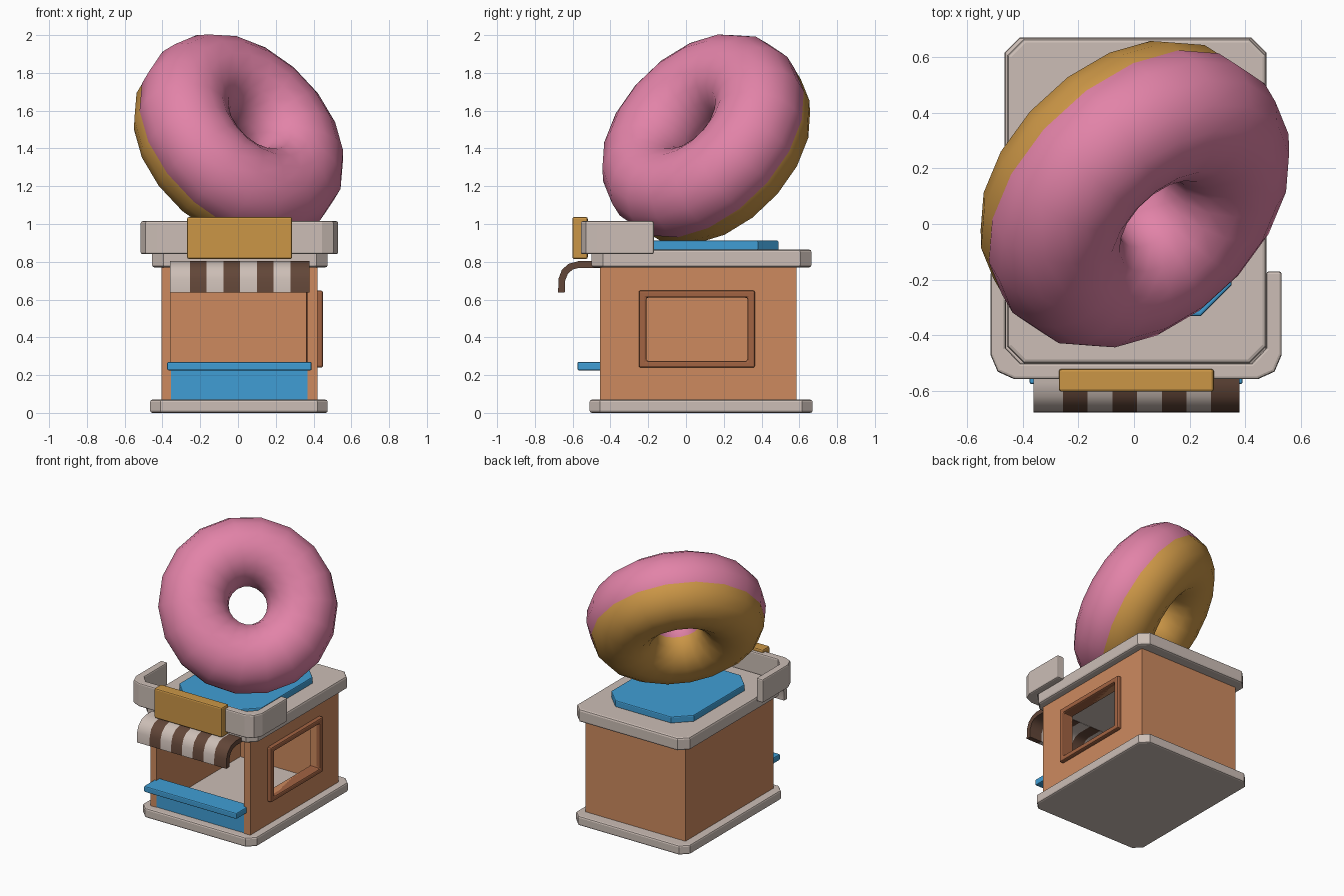
import bpy, bmesh, math
from mathutils import Vector, Matrix

if "Cube" in bpy.data.objects:
    bpy.data.objects.remove(bpy.data.objects["Cube"])


def material(name, r, g, b):
    lin = lambda c: ((c / 255 + 0.055) / 1.055) ** 2.4
    m = bpy.data.materials.new(name)
    m.diffuse_color = (lin(r), lin(g), lin(b), 1)
    m.use_nodes = True
    m.node_tree.nodes["Principled BSDF"].inputs["Base Color"].default_value = m.diffuse_color
    return m


PINK = material("pink icing", 226, 131, 168)
GOLD = material("golden dough", 203, 150, 70)
ORANGE = material("orange wall", 205, 138, 95)
RUST = material("rust frame", 162, 99, 66)
BLUE = material("blue paint", 64, 158, 213)
STONE = material("pale stone", 204, 190, 182)
BROWN = material("dark brown", 98, 70, 56)


def finish(name, bm, mats, bevel=0.0):
    bmesh.ops.recalc_face_normals(bm, faces=bm.faces)
    me = bpy.data.meshes.new(name)
    bm.to_mesh(me)
    bm.free()
    for m in mats:
        me.materials.append(m)
    ob = bpy.data.objects.new(name, me)
    bpy.context.collection.objects.link(ob)
    if bevel:
        mod = ob.modifiers.new("bevel", 'BEVEL')
        mod.width = bevel
        mod.segments = 2
        mod.limit_method = 'ANGLE'
        mod.angle_limit = math.radians(50)
    return ob


def prism(name, pts, z0, z1, mat, bevel=0.0):
    """Outline in the xy plane, raised from z0 to z1."""
    bm = bmesh.new()
    face = bm.faces.new([bm.verts.new((x, y, z0)) for x, y in pts])
    top = bmesh.ops.extrude_face_region(bm, geom=[face])["geom"]
    bmesh.ops.translate(bm, vec=(0, 0, z1 - z0),
                        verts=[v for v in top if isinstance(v, bmesh.types.BMVert)])
    return finish(name, bm, [mat], bevel)


def slab(name, x0, x1, y0, y1, z0, z1, mat, bevel=0.0, cut=0.0):
    """Box, with its upright corners cut off if wanted."""
    if cut:
        c = cut
        pts = [(x0 + c, y0), (x1 - c, y0), (x1, y0 + c), (x1, y1 - c),
               (x1 - c, y1), (x0 + c, y1), (x0, y1 - c), (x0, y0 + c)]
    else:
        pts = [(x0, y0), (x1, y0), (x1, y1), (x0, y1)]
    return prism(name, pts, z0, z1, mat, bevel)


def ring(name, outer, inner, x0, x1, mat, bevel=0.0):
    """Upright rectangular panel in the yz plane with a rectangular hole."""
    bm = bmesh.new()
    loops = []
    for (y0, y1, z0, z1), x in ((outer, x0), (outer, x1), (inner, x1), (inner, x0)):
        loops.append([bm.verts.new((x, y, z)) for y, z in
                      ((y0, z0), (y1, z0), (y1, z1), (y0, z1))])
    for i in range(4):
        a, b = loops[i], loops[(i + 1) % 4]
        for j in range(4):
            k = (j + 1) % 4
            bm.faces.new((a[j], a[k], b[k], b[j]))
    return finish(name, bm, [mat], bevel)


# Base and walls
slab("base", -.465, .475, -.51, .67, 0, .07, STONE, .012, .055)
slab("left_wall", -.405, -.355, -.455, .585, .06, .78, ORANGE)
slab("back_wall", -.36, .37, .535, .585, .06, .78, ORANGE)
hole = (-.21, .325, .275, .61)
ring("right_wall", (-.455, .585, .06, .78), hole, .367, .42, ORANGE)
ring("window_frame", (-.25, .365, .24, .648), hole, .36, .45, RUST, .01)

# Counter
slab("counter_panel", -.357, .369, -.45, -.415, .06, .23, BLUE)
slab("counter_shelf", -.375, .39, -.575, -.41, .225, .27, BLUE, .008)

# Roof with blue pad
slab("roof", -.455, .475, -.50, .665, .77, .865, STONE, .014, .06)
slab("roof_pad", -.33, .35, -.33, .49, .86, .912, BLUE, .008, .11)

# Wrap-around parapet: outer half outline then inner, mirrored about the middle
mid = .0075
out_half = [(.5225, -.17), (.5225, -.47), (.497, -.53), (.437, -.557)]
in_half = [(.415, -.50), (.467, -.445), (.467, -.17)]
right = out_half + [(-x, y) for x, y in reversed(out_half)]
inside = [(-x, y) for x, y in reversed(in_half)] + in_half
prism("parapet", [(x + mid, y) for x, y in right + inside], .84, 1.015, STONE, .01)
slab("sign_board", -.27, .287, -.602, -.52, .815, 1.037, GOLD, .01)

# Striped awning: curved section swept through eight strips
top = [(-.45, .803), (-.57, .803), (-.62, .79), (-.657, .758), (-.675, .71), (-.677, .638)]
low = [(-.642, .638), (-.640, .70), (-.625, .737), (-.60, .759), (-.565, .768), (-.45, .768)]
sect = top + low
xs = [-.36] + [-.255 + i * .0887 for i in range(7)] + [.378]
bm = bmesh.new()
rows = [[bm.verts.new((x, y, z)) for y, z in sect] for x in xs]
for i in range(8):
    for j in range(len(sect)):
        k = (j + 1) % len(sect)
        f = bm.faces.new((rows[i][j], rows[i][k], rows[i + 1][k], rows[i + 1][j]))
        f.material_index = i % 2
for i, m in ((0, 0), (8, 1)):
    for j in range(5):
        n = len(sect) - 1
        f = bm.faces.new((rows[i][j], rows[i][j + 1], rows[i][n - j - 1], rows[i][n - j]))
        f.material_index = m
awning = finish("awning", bm, [STONE, BROWN])
awning.data.shade_smooth()
awning.data.set_sharp_from_angle(angle=math.radians(40))

# Tilted doughnut: dough and a slightly larger icing ring along one axis
az, el = math.radians(44), math.radians(35)
n = Vector((math.cos(el) * math.sin(az), -math.cos(el) * math.cos(az), math.sin(el)))
u = Vector((math.cos(az), math.sin(az), 0))
v = n.cross(u)
turn = Matrix((u, v, n)).transposed().to_4x4() @ Matrix.Rotation(math.radians(-3), 4, 'Z')
centre = Vector((0, .11, 1.448))
for name, mat, shift, r in (("doughnut_dough", GOLD, -.05, .222),
                            ("doughnut_icing", PINK, .03, .24)):
    bpy.ops.mesh.primitive_torus_add(major_segments=18, minor_segments=16,
                                     major_radius=.372, minor_radius=r)
    ob = bpy.context.object
    ob.name = name
    ob.data.materials.append(mat)
    ob.data.shade_smooth()
    ob.matrix_world = Matrix.Translation(centre + n * shift) @ turn
